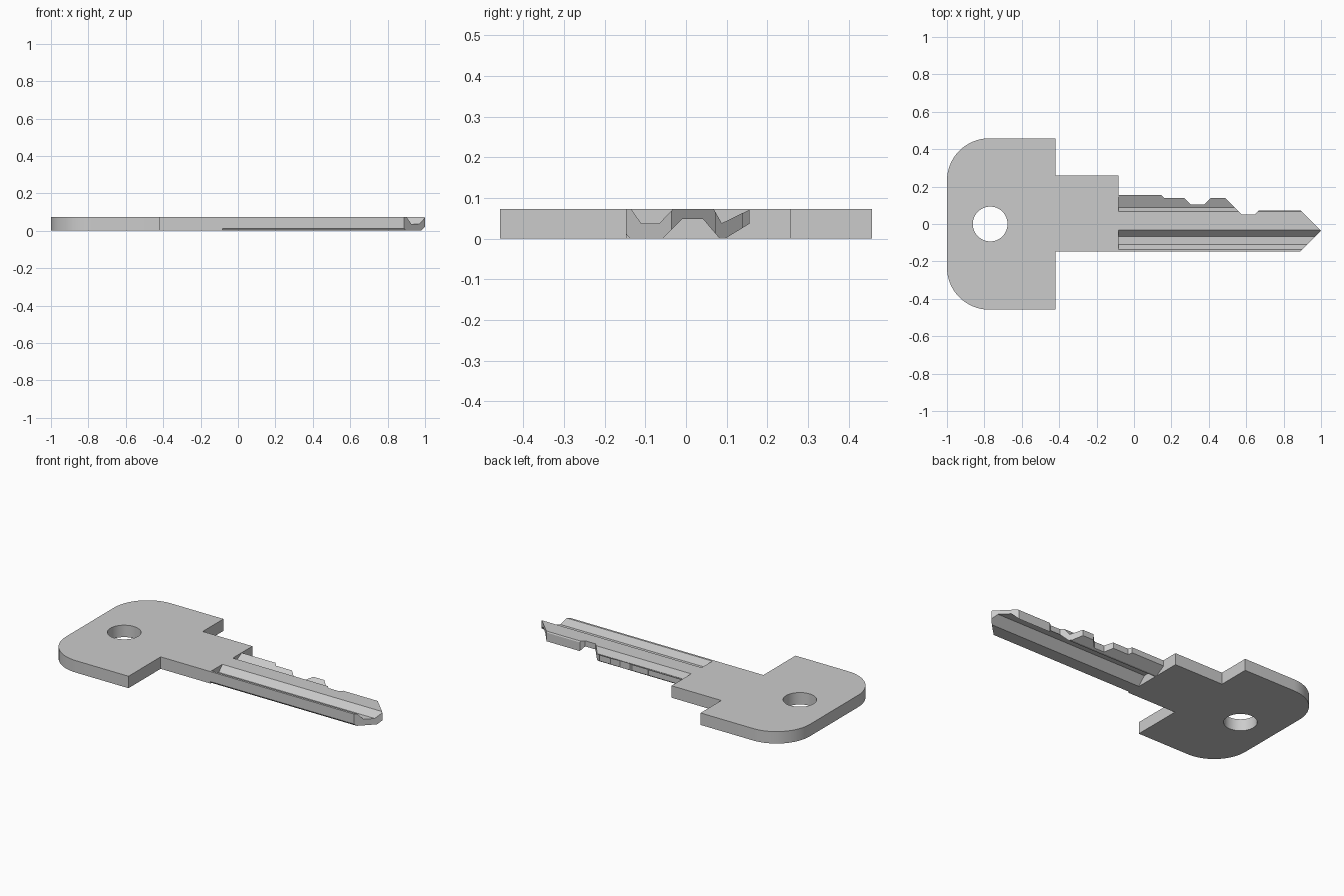
import bpy, bmesh, math
from mathutils import Vector

cube = bpy.data.objects.get("Cube")
if cube:
    bpy.data.objects.remove(cube, do_unlink=True)

T = 0.073          # key thickness
NECK_END = -0.083  # where the milled blade starts

steel = bpy.data.materials.new("plain_grey_steel")
steel.use_nodes = True
GREY = (0.6, 0.6, 0.6, 1)
steel.diffuse_color = GREY
steel.node_tree.nodes["Principled BSDF"].inputs["Base Color"].default_value = GREY


def prism(name, points, direction):
    """Extrude a closed planar outline along a direction."""
    bm = bmesh.new()
    face = bm.faces.new([bm.verts.new(p) for p in points])
    ext = bmesh.ops.extrude_face_region(bm, geom=[face], use_keep_orig=True)
    moved = [e for e in ext["geom"] if isinstance(e, bmesh.types.BMVert)]
    bmesh.ops.translate(bm, verts=moved, vec=Vector(direction))
    bmesh.ops.recalc_face_normals(bm, faces=bm.faces)
    mesh = bpy.data.meshes.new(name)
    bm.to_mesh(mesh)
    bm.free()
    mesh.materials.append(steel)
    obj = bpy.data.objects.new(name, mesh)
    bpy.context.collection.objects.link(obj)
    return obj


def cut(obj, tool, operation):
    """Apply a boolean and discard the tool."""
    tool.hide_render = True
    mod = obj.modifiers.new("cut", 'BOOLEAN')
    mod.object, mod.operation, mod.solver = tool, operation, 'EXACT'
    bpy.context.view_layer.objects.active = obj
    bpy.ops.object.modifier_apply(modifier=mod.name)
    bpy.data.objects.remove(tool, do_unlink=True)


def arc(cx, cy, r, start, end, n):
    angles = [math.radians(start + (end - start) * i / n) for i in range(n + 1)]
    return [(cx + r * math.cos(a), cy + r * math.sin(a)) for a in angles]


# Handle and neck: rounded plate with a stepped shoulder
R, HALF = 0.226, 0.458
outline = [(-0.419, HALF)]
outline += arc(-1 + R, HALF - R, R, 90, 180, 16)
outline += arc(-1 + R, R - HALF, R, 180, 270, 16)
outline += [(-0.419, -HALF), (-0.419, -0.148), (NECK_END, -0.148),
            (NECK_END, 0.258), (-0.419, 0.258)]
handle = prism("handle_and_neck", [(x, y, 0) for x, y in outline], (0, 0, T))

# Ring hole
ring = arc(-0.769, 0, 0.093, 0, 360, 48)[:-1]
cut(handle, prism("hole_cutter", [(x, y, -0.1) for x, y in ring], (0, 0, 0.3)),
    'DIFFERENCE')

# Blade: grooved section run along x
section = [(-0.148, 0.012), (-0.137, 0), (-0.057, 0), (-0.01, 0.048),
           (0.042, 0.048), (0.083, 0), (0.096, 0), (0.16, 0.039),
           (0.16, T), (0.088, 0.038), (0.068, T), (-0.032, T),
           (-0.066, 0.037), (-0.11, 0.037), (-0.135, T), (-0.148, T)]
blade = prism("blade", [(NECK_END, y, z) for y, z in section], (1.12, 0, 0))

# Teeth and pointed tip trimmed from the blade
teeth = [(-0.2, 0.156), (0.144, 0.156), (0.16, 0.14), (0.267, 0.14),
         (0.304, 0.104), (0.374, 0.104), (0.411, 0.14), (0.486, 0.14),
         (0.577, 0.05), (0.646, 0.05), (0.667, 0.072), (0.892, 0.072),
         (1.0, -0.036), (0.876, -0.16), (-0.2, -0.16)]
cut(blade, prism("teeth_trimmer", [(x, y, -0.1) for x, y in teeth], (0, 0, 0.3)),
    'INTERSECT')

# Open the hidden butt end of the blade
bm = bmesh.new()
bm.from_mesh(blade.data)
butt = [f for f in bm.faces if f.calc_center_median().x < NECK_END + 0.001]
bmesh.ops.delete(bm, geom=butt, context='FACES')
bm.to_mesh(blade.data)
bm.free()

# Smooth the rounded rims, keep machined edges crisp
for obj in (handle, blade):
    bpy.ops.object.select_all(action='DESELECT')
    obj.select_set(True)
    bpy.context.view_layer.objects.active = obj
    bpy.ops.object.shade_smooth_by_angle(angle=math.radians(20))
